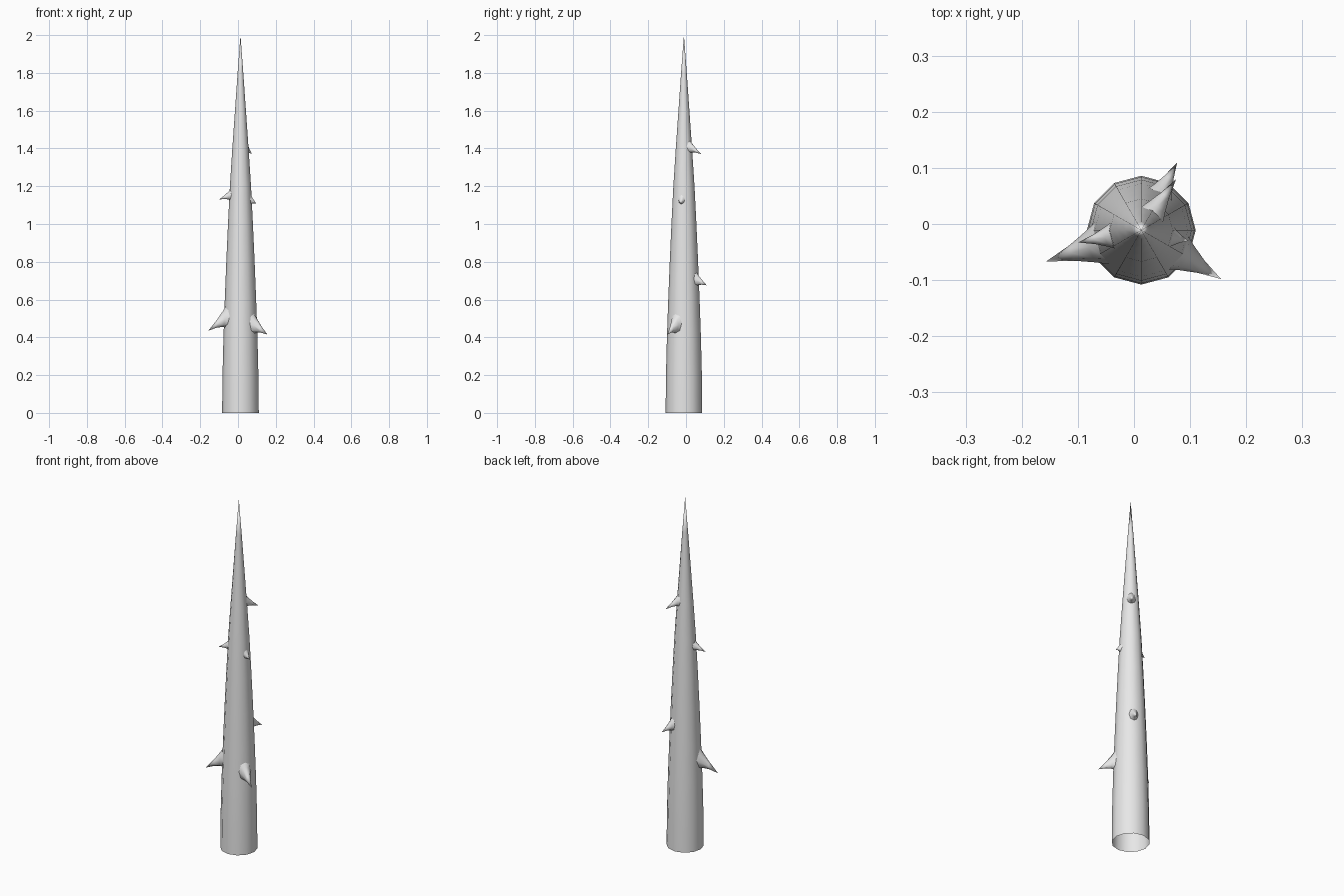
import bpy, bmesh, math
from mathutils import Vector

if "Cube" in bpy.data.objects:
    bpy.data.objects.remove(bpy.data.objects["Cube"])

AXIS = Vector((0.013, -0.011, 0))
SIDES = 12
# stem profile: (height, radius)
PROFILE = [(0, .097), (.2, .095), (.4, .090), (.6, .083), (.8, .075), (1.0, .066),
           (1.2, .056), (1.4, .043), (1.6, .029), (1.8, .015)]

grey = bpy.data.materials.new("thorn grey")
grey.diffuse_color = (0.8, 0.8, 0.8, 1)
grey.use_nodes = True
grey.node_tree.nodes["Principled BSDF"].inputs["Base Color"].default_value = grey.diffuse_color


def radius_at(z):
    for (z0, r0), (z1, r1) in zip(PROFILE, PROFILE[1:]):
        if z <= z1:
            return r0 + (r1 - r0) * (z - z0) / (z1 - z0)
    return PROFILE[-1][1]


def loft(name, rings, tip, angle):
    """Skin rings of points up to a single tip point, open at the start."""
    bm = bmesh.new()
    loops = [[bm.verts.new(p) for p in ring] for ring in rings]
    n = len(loops[0])
    for a, b in zip(loops, loops[1:]):
        for i in range(n):
            j = (i + 1) % n
            bm.faces.new((a[i], a[j], b[j], b[i]))
    top = bm.verts.new(tip)
    for i in range(n):
        bm.faces.new((loops[-1][i], loops[-1][(i + 1) % n], top))
    mesh = bpy.data.meshes.new(name)
    bm.to_mesh(mesh)
    bm.free()
    obj = bpy.data.objects.new(name, mesh)
    bpy.context.collection.objects.link(obj)
    mesh.materials.append(grey)
    bpy.ops.object.select_all(action='DESELECT')
    obj.select_set(True)
    bpy.context.view_layer.objects.active = obj
    bpy.ops.object.shade_smooth_by_angle(angle=math.radians(angle))
    return obj


# Stem: tapering twelve-sided tube, open underneath
stem_rings = []
for z, r in PROFILE:
    stem_rings.append([AXIS + Vector((r * math.sin(-k * math.tau / SIDES),
                                      r * math.cos(k * math.tau / SIDES), z))
                       for k in range(SIDES)])
loft("stem", stem_rings, AXIS + Vector((0, 0, 2)), 60)


# Thorns: flared hooks that point out and slightly down
def thorn(name, tip, base_z, half_w, half_h):
    tip = Vector(tip)
    out = tip - AXIS
    out.z = 0
    reach = out.length
    out.normalize()
    side = Vector((-out.y, out.x, 0))
    rings = []
    for t, s in ((0, 1), (.18, .72), (.5, .36)):
        ring = []
        for k in range(8):
            a = k * math.tau / 8
            u, v = half_w * s * math.cos(a), half_h * s * math.sin(a)
            z = base_z + (tip.z - base_z) * t + v
            r = radius_at(z)
            # base ring hugs the stem, later rings move out to the tip
            hug = math.sqrt(max(r * r - u * u, 0)) * .95
            d = hug + (reach - hug) * t
            ring.append(AXIS + out * d + side * u + Vector((0, 0, z)))
        rings.append(ring)
    loft(name, rings, tip, 80)


thorn("lower_left_thorn", (-.157, -.067, .435), .51, .040, .058)
thorn("lower_right_thorn", (.155, -.098, .415), .475, .035, .055)
thorn("lower_back_thorn", (.077, .110, .675), .71, .024, .038)
thorn("middle_left_thorn", (-.100, -.033, 1.13), 1.155, .024, .028)
thorn("middle_right_thorn", (.097, -.030, 1.108), 1.13, .020, .026)
thorn("upper_back_thorn", (.075, .080, 1.37), 1.41, .024, .033)
